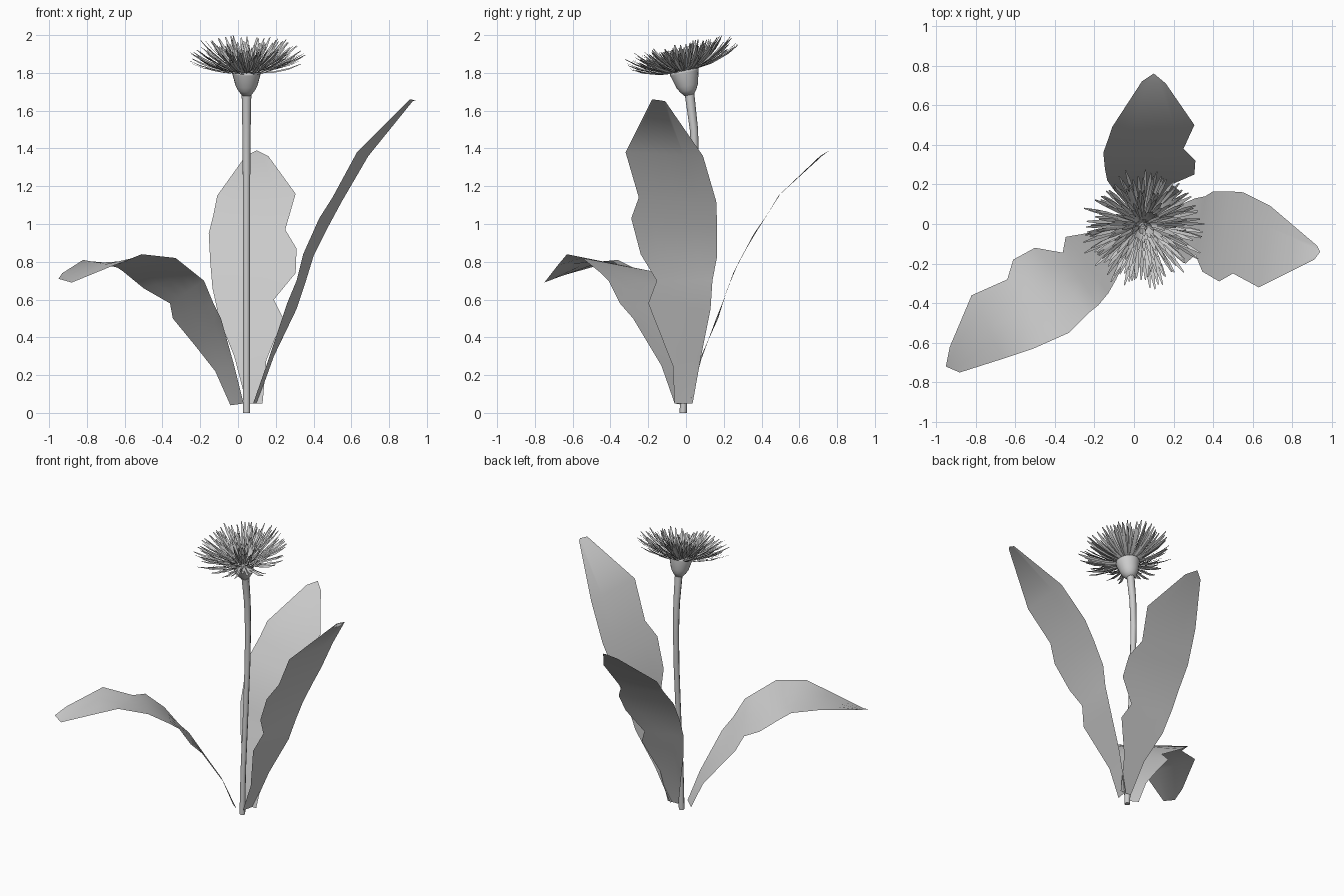
import bpy, math, random
from mathutils import Vector, Matrix

if "Cube" in bpy.data.objects:
    bpy.data.objects.remove(bpy.data.objects["Cube"])

random.seed(4)


def mesh_object(name, verts, faces):
    me = bpy.data.meshes.new(name)
    me.from_pydata([tuple(v) for v in verts], [], faces)
    me.update()
    ob = bpy.data.objects.new(name, me)
    bpy.context.collection.objects.link(ob)
    for p in me.polygons:
        p.use_smooth = True
    return ob


def leaf(name, left, right, tip):
    """Thin blade between two matching edge paths, closed by a tip point."""
    verts, faces = [], []
    for a, b in zip(left, right):
        a, b = Vector(a), Vector(b)
        verts += [a.lerp(b, t / 4) for t in range(5)]
    n = len(left)
    for i in range(n - 1):
        for j in range(4):
            k = i * 5 + j
            faces.append((k, k + 1, k + 6, k + 5))
    verts.append(Vector(tip))
    for j in range(4):
        k = (n - 1) * 5 + j
        faces.append((k, k + 1, n * 5))
    return mesh_object(name, verts, faces)


# Tall leaf on the right
leaf("right_leaf",
     [(.08, -.06, .05), (.15, -.07, .25), (.26, -.20, .58), (.31, -.155, .70),
      (.345, -.24, .84), (.43, -.29, 1.03), (.50, -.25, 1.14), (.63, -.32, 1.38), (.91, -.18, 1.66)],
     [(.10, .035, .05), (.19, .08, .30), (.31, .13, .55), (.36, .14, .70),
      (.40, .165, .83), (.48, .165, .99), (.55, .16, 1.12), (.69, .09, 1.36), (.925, -.11, 1.65)],
     (.94, -.14, 1.655))

# Upright leaf at the back
leaf("back_leaf",
     [(.045, .02, .05), (-.02, .08, .30), (-.10, .17, .50), (-.135, .22, .66),
      (-.147, .28, .80), (-.155, .36, .95), (-.13, .43, 1.05), (-.11, .49, 1.15), (.04, .72, 1.36)],
     [(.13, .02, .05), (.15, .08, .28), (.24, .16, .50), (.19, .20, .60),
      (.305, .25, .74), (.31, .32, .87), (.25, .38, .97), (.305, .50, 1.16), (.16, .71, 1.36)],
     (.10, .76, 1.39))

# Drooping leaf at the front left
leaf("drooping_leaf",
     [(-.04, 0, .04), (-.12, -.02, .22), (-.23, -.045, .36), (-.345, -.065, .50), (-.36, -.145, .58),
      (-.50, -.12, .66), (-.61, -.18, .75), (-.64, -.28, .77), (-.82, -.36, .81), (-.93, -.62, .74)],
     [(.03, -.06, .05), (-.02, -.13, .25), (-.09, -.28, .50), (-.13, -.35, .58), (-.18, -.41, .70),
      (-.23, -.45, .74), (-.33, -.55, .82), (-.51, -.63, .84), (-.66, -.68, .78), (-.88, -.75, .69)],
     (-.95, -.72, .71))

# Stem: gently bowed tube
curve = bpy.data.curves.new("stem", 'CURVE')
curve.dimensions = '3D'
curve.bevel_depth = 1
curve.bevel_resolution = 2
curve.use_fill_caps = True
path = [(-.015, 0, .019), (-.005, .3, .018), (.022, .7, .018), (.043, 1.05, .019),
        (.049, 1.3, .020), (.042, 1.5, .022), (.016, 1.71, .026)]
sp = curve.splines.new('POLY')
sp.points.add(len(path) - 1)
for p, (y, z, r) in zip(sp.points, path):
    p.co = (.045, y, z, 1)
    p.radius = r
sp.use_smooth = True
stem = bpy.data.objects.new("stem", curve)
bpy.context.collection.objects.link(stem)
bpy.context.view_layer.objects.active = stem
stem.select_set(True)
bpy.ops.object.convert(target='MESH')

# Flower frame: tilted towards the front
HEAD = Matrix.Translation((.045, -.01, 1.81)) @ Matrix.Rotation(math.radians(12), 4, 'X')

# Cup under the flower: lathed profile
profile = [(.026, -.13), (.045, -.105), (.058, -.08), (.067, -.045), (.077, -.01), (.078, 0), (.03, .012)]
SEG = 20
verts, faces = [], []
for r, z in profile:
    for s in range(SEG):
        a = 2 * math.pi * s / SEG
        verts.append(HEAD @ Vector((r * math.cos(a), r * math.sin(a), z)))
for i in range(len(profile) - 1):
    for s in range(SEG):
        t = (s + 1) % SEG
        faces.append((i * SEG + s, i * SEG + t, (i + 1) * SEG + t, (i + 1) * SEG + s))
faces.append(tuple(range(SEG))[::-1])
faces.append(tuple(range((len(profile) - 1) * SEG, len(profile) * SEG)))
mesh_object("flower_cup", verts, faces)

# Petals: narrow strips in rings, from spreading outside to upright inside
verts, faces = [], []
# count, elevation in degrees, root radius, length
rings = [(44, 12, .065, .25), (44, 19, .055, .255), (42, 26, .045, .235),
         (36, 35, .035, .195), (28, 47, .025, .155), (20, 62, .015, .125), (10, 78, .008, .11)]
for count, elev, root, length in rings:
    for c in range(count):
        a = 2 * math.pi * (c + random.uniform(-.45, .45)) / count
        e = math.radians(elev + random.uniform(-5, 5))
        ln = length * random.uniform(.82, 1.06)
        out = Vector((math.cos(a), math.sin(a), 0))
        side = Vector((-math.sin(a), math.cos(a), 0))
        twist = random.uniform(-.5, .5)
        wide = (side * math.cos(twist) + Vector((0, 0, 1)) * math.sin(twist)) * .009
        b = len(verts)
        for t, w in ((0, .45), (.35, .8), (.75, 1), (1, .35)):
            bend = e + .25 * (t - .5)
            p = out * (root + ln * t * math.cos(bend)) + Vector((0, 0, ln * t * math.sin(bend)))
            for s in (-1, 1):
                q = HEAD @ (p + wide * w * s)
                q.z = min(q.z, 2.0)
                verts.append(q)
        for i in range(3):
            k = b + 2 * i
            faces.append((k, k + 1, k + 3, k + 2))
mesh_object("petals", verts, faces)
